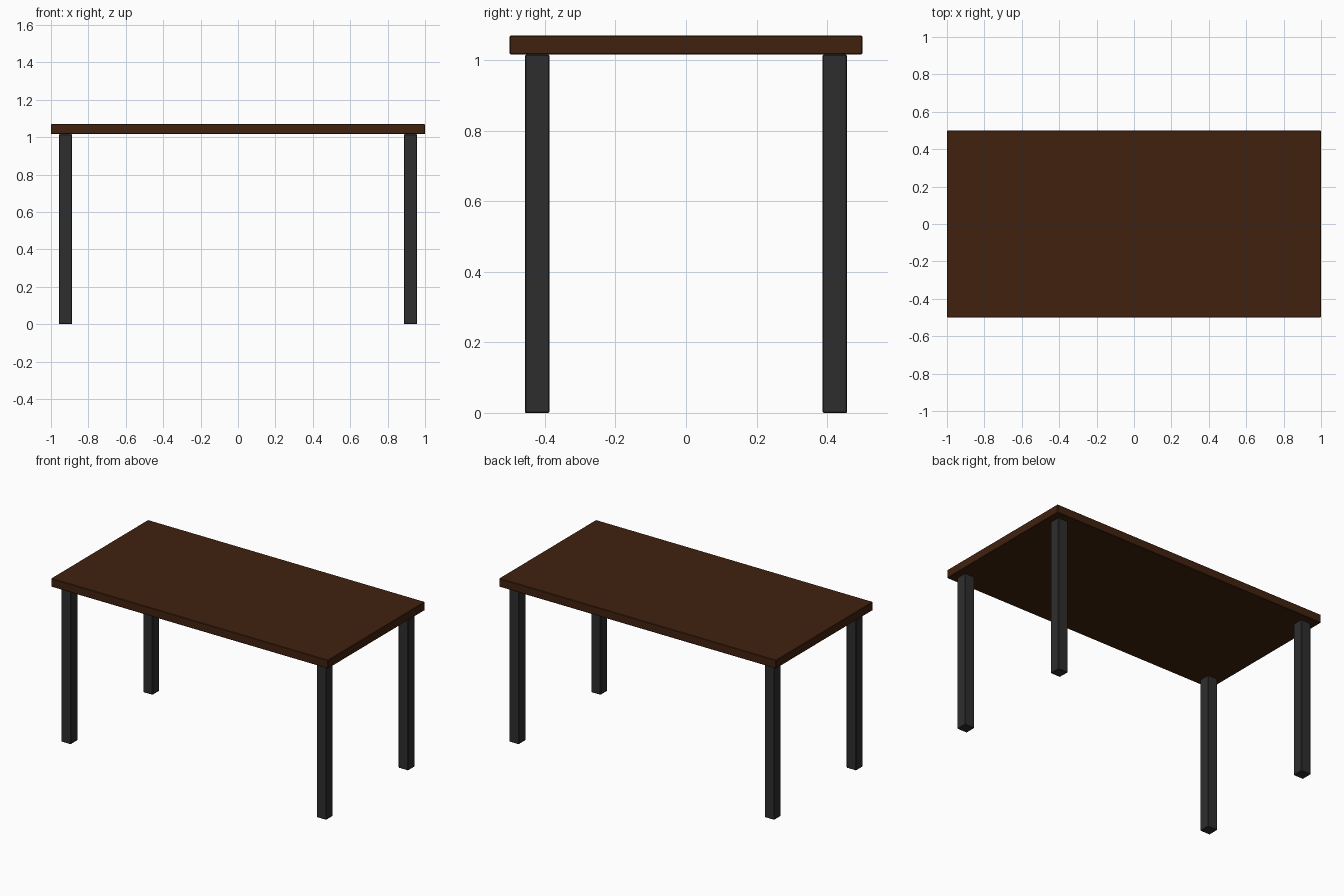
import bpy

if "Cube" in bpy.data.objects:
    bpy.data.objects.remove(bpy.data.objects["Cube"])


def material(name, rgb):
    m = bpy.data.materials.new(name)
    m.diffuse_color = (*rgb, 1.0)
    m.use_nodes = True
    m.node_tree.nodes["Principled BSDF"].inputs["Base Color"].default_value = m.diffuse_color
    return m


wood = material("dark_brown_wood", (0.052, 0.0155, 0.0045))
metal = material("charcoal_metal", (0.027, 0.027, 0.027))


def box(name, centre, size, mat, bevel=0.003):
    """Box with slightly eased edges."""
    bpy.ops.mesh.primitive_cube_add(size=1, location=centre)
    ob = bpy.context.object
    ob.name = name
    ob.scale = size
    bpy.ops.object.transform_apply(location=False, rotation=False, scale=True)
    ob.data.materials.append(mat)
    mod = ob.modifiers.new("eased_edges", 'BEVEL')
    mod.width = bevel
    mod.segments = 1
    return ob


LEG_TOP, TOP = 1.0155, 1.07

# Tabletop slab
box("tabletop", (0, 0, (LEG_TOP + TOP) / 2), (2.0, 1.0, TOP - LEG_TOP), wood)

# Four square legs, inset from the corners
for side, sx in (("left", -1), ("right", 1)):
    for end, sy in (("front", -1), ("back", 1)):
        box(f"{end}_{side}_leg", (sx * 0.922, sy * 0.422, LEG_TOP / 2),
            (0.07, 0.07, LEG_TOP), metal)
